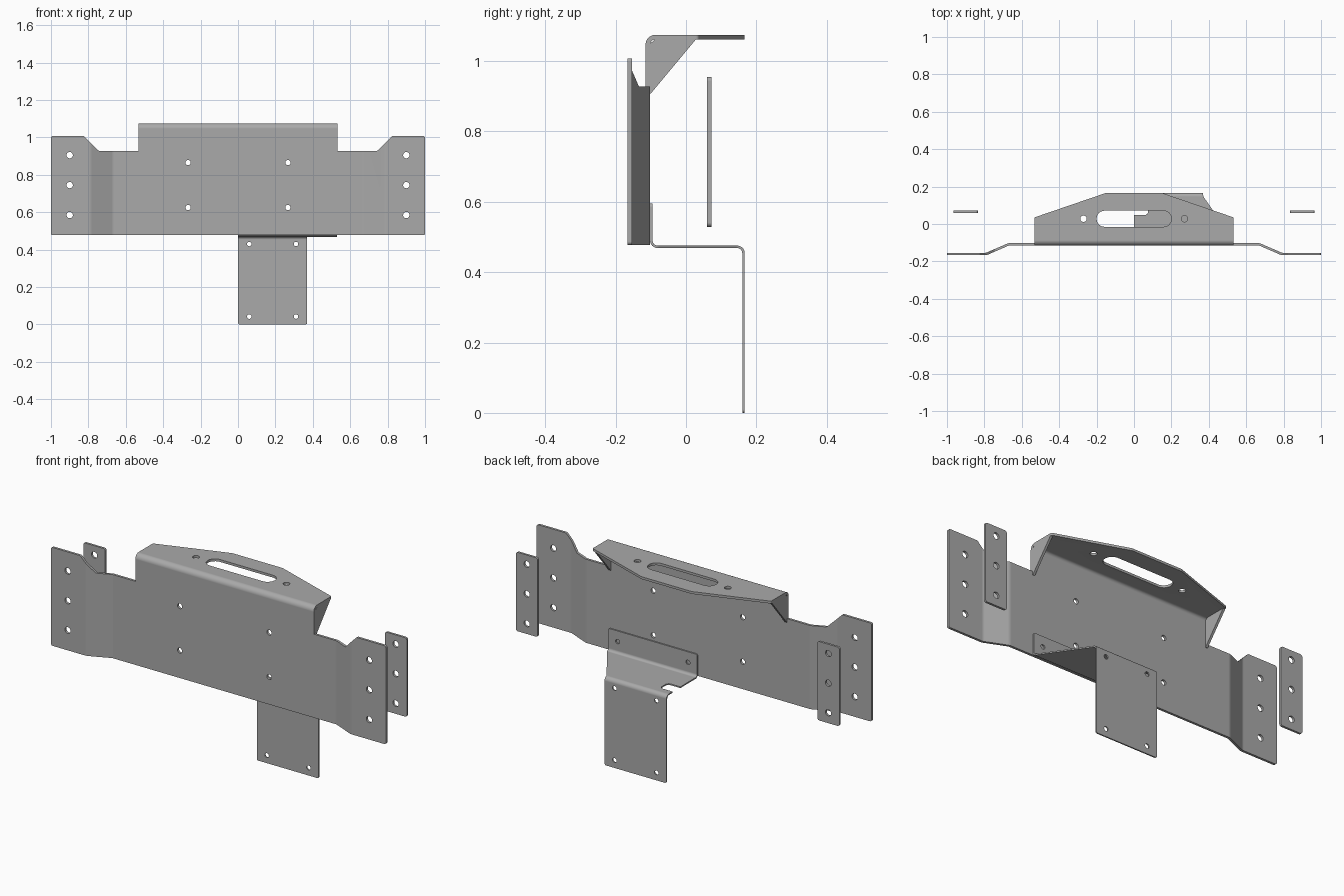
import bpy, bmesh, math
from mathutils import Vector

if "Cube" in bpy.data.objects:
    bpy.data.objects.remove(bpy.data.objects["Cube"], do_unlink=True)

steel = bpy.data.materials.new("grey steel")
steel.use_nodes = True
GREY = (0.4, 0.4, 0.4, 1)
steel.diffuse_color = GREY
steel.node_tree.nodes["Principled BSDF"].inputs["Base Color"].default_value = GREY

T = 0.013            # main sheet thickness
Y = 0.167            # half depth
W = 0.533            # half width of the hood


def fillet(pts, r, closed=True, n=6):
    """Round the corners of a 2D outline or path."""
    pts = [Vector(p) for p in pts]
    out = []
    for i, p in enumerate(pts):
        if not closed and i in (0, len(pts) - 1):
            out.append(p)
            continue
        a = (pts[i - 1] - p).normalized()
        b = (pts[(i + 1) % len(pts)] - p).normalized()
        half = a.angle(b) / 2
        d = r / math.tan(half)
        c = p + (a + b).normalized() * r / math.sin(half)
        s, e = p + a * d - c, p + b * d - c
        sweep = s.angle_signed(e)
        for k in range(n + 1):
            t = -sweep * k / n
            out.append(c + Vector((s.x * math.cos(t) - s.y * math.sin(t),
                                   s.x * math.sin(t) + s.y * math.cos(t))))
    return out


def thicken(path, t):
    """Closed outline of a sheet following a centre path."""
    left, right = [], []
    for i, p in enumerate(path):
        d1 = (p - path[max(i - 1, 0)]).normalized()
        d2 = (path[min(i + 1, len(path) - 1)] - p).normalized()
        d1, d2 = (d1 if i else d2), (d2 if i < len(path) - 1 else d1)
        d = (d1 + d2).normalized()
        off = Vector((-d.y, d.x)) * t / 2 / max(d.dot(d1), 0.3)
        left.append(p + off)
        right.append(p - off)
    return left + right[::-1]


def prism(name, pts, plane, lo, hi):
    """Extrude a 2D outline lying in the named plane."""
    place = {"xy": lambda u, v, w: (u, v, w),
             "xz": lambda u, v, w: (u, w, v),
             "yz": lambda u, v, w: (w, u, v)}[plane]
    bm = bmesh.new()
    low = [bm.verts.new(place(*p, lo)) for p in pts]
    high = [bm.verts.new(place(*p, hi)) for p in pts]
    bm.faces.new(low)
    bm.faces.new(high)
    for i in range(len(pts)):
        j = (i + 1) % len(pts)
        bm.faces.new((low[i], low[j], high[j], high[i]))
    bmesh.ops.recalc_face_normals(bm, faces=bm.faces)
    mesh = bpy.data.meshes.new(name)
    bm.to_mesh(mesh)
    bm.free()
    mesh.materials.append(steel)
    ob = bpy.data.objects.new(name, mesh)
    bpy.context.collection.objects.link(ob)
    return ob


def combine(ob, other, operation):
    other.hide_render = True
    mod = ob.modifiers.new("cut", "BOOLEAN")
    mod.operation, mod.object, mod.solver = operation, other, "EXACT"
    bpy.context.view_layer.objects.active = ob
    bpy.ops.object.modifier_apply(modifier=mod.name)
    bpy.data.objects.remove(other, do_unlink=True)


def drill(ob, centres, r, plane="xz"):
    for u, v in centres:
        ring = [(u + r * math.cos(k * math.tau / 24), v + r * math.sin(k * math.tau / 24))
                for k in range(24)]
        combine(ob, prism("drill", ring, plane, -3, 3), "DIFFERENCE")


def finish(ob):
    bpy.ops.object.select_all(action="DESELECT")
    ob.select_set(True)
    bpy.context.view_layer.objects.active = ob
    bpy.ops.object.shade_smooth_by_angle(angle=math.radians(25))
    mod = ob.modifiers.new("flat normals", "WEIGHTED_NORMAL")
    mod.keep_sharp = True


def mirrored(half):
    return half + [(-x, y) for x, y in reversed(half)]


ear_holes = [(s * 0.9, z) for s in (-1, 1) for z in (0.585, 0.745, 0.905)]
ye, ym = -Y + T / 2, -0.115 + T / 2     # ear and middle sheet centres

# Main plate: joggled sheet trimmed to its front outline
path = fillet(mirrored([(-1.1, ye), (-0.79, ye), (-0.67, ym)])[:3]
              + [(0.67, ym), (0.79, ye), (1.1, ye)], 0.04, closed=False, n=4)
plate = prism("main_plate", thicken(path, T), "xy", 0.4, 1.1)
outline = mirrored([(1, 0.477), (1, 1.008), (0.825, 1.008), (0.745, 0.928)])
combine(plate, prism("trim", fillet(outline, 0.01), "xz", -1, 1), "INTERSECT")

# Hood: sheet rising from the plate and folding back
zt = 1.075 - T / 2
fold = fillet([(ym, 0.9), (ym, zt), (0.3, zt)], 0.022, closed=False, n=8)
hood = prism("hood", thicken(fold, T), "yz", -W, W)
shape = mirrored([(W, -0.3), (W, 0.035), (0.15, Y - 0.001)])
combine(hood, prism("trim", fillet(shape, 0.01), "xy", 0, 2), "INTERSECT")
slot = mirrored([(0.2, -0.015), (0.2, 0.071)])
combine(hood, prism("slot", fillet(slot, 0.042), "xy", 0.95, 2), "DIFFERENCE")
drill(hood, [(-0.27, 0.028), (0.27, 0.028)], 0.017, "xy")

# Triangular end flanges of the hood
for s in (-1, 1):
    web = [(-0.108, 0.908), (-0.1, 0.908), (0.03, 1.064), (-0.085, 1.064), (-0.108, 1.045)]
    gusset = prism("gusset", web, "yz", *sorted((s * W, s * (W - T))))
    combine(hood, gusset, "UNION")
combine(plate, hood, "UNION")
drill(plate, ear_holes, 0.017)
drill(plate, [(x, z) for x in (-0.267, 0.267) for z in (0.625, 0.865)], 0.014)
finish(plate)

# Backing strips behind the ears
for side, s in (("right", -1), ("left", 1)):
    x0, x1 = sorted((s * 0.835, s * 0.966))
    rect = [(x0, 0.529), (x1, 0.529), (x1, 0.955), (x0, 0.955)]
    strip = prism(side + "_backing_strip", fillet(rect, 0.012), "xz", 0.06, 0.072)
    drill(strip, [h for h in ear_holes if h[0] * s > 0], 0.017)
    finish(strip)

# Lower bracket: Z-shaped sheet trimmed in plan and from the front
t = 0.007
yt, yl, zs = -0.102 + t / 2, Y - t / 2, 0.472
bend = fillet([(yt, 0.7), (yt, zs), (yl, zs), (yl, -0.1)], 0.018, closed=False, n=8)
bracket = prism("lower_bracket", thicken(bend, t), "yz", -0.1, 0.6)
plan = [(0, -0.3), (0.53, -0.3), (0.53, -0.082), (0.37, 0.148), (0.37, 0.3), (0, 0.3)]
combine(bracket, prism("trim", fillet(plan, 0.02), "xy", -1, 2), "INTERSECT")
face = [(0, 0), (0.37, 0), (0.37, 0.44), (0.53, 0.44), (0.53, 0.595), (0, 0.595)]
combine(bracket, prism("trim", fillet(face, 0.01), "xz", -1, 1), "INTERSECT")
notch = [(-0.1, 0.048), (0.076, 0.048), (0.076, 0.115), (-0.1, 0.115)]
combine(bracket, prism("notch", fillet(notch, 0.02), "xy", 0.4, 0.6), "DIFFERENCE")
drill(bracket, [(x, z) for x in (0.06, 0.31) for z in (0.042, 0.43)], 0.012)
drill(bracket, [(0.055, 0.538), (0.475, 0.538)], 0.012)
finish(bracket)
